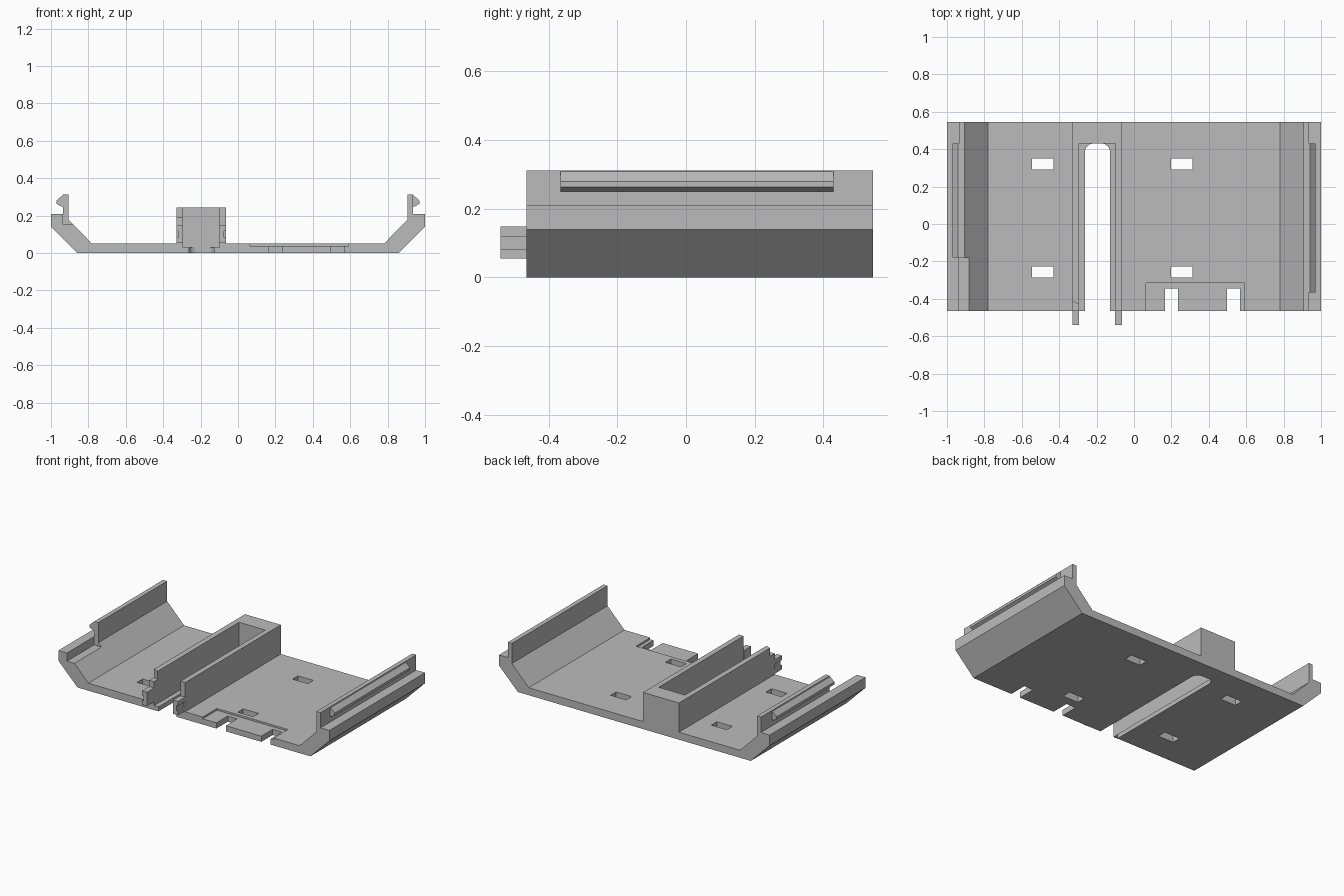
import bpy, bmesh
from math import sin, cos, pi
from mathutils import Vector

cube = bpy.data.objects.get("Cube")
if cube:
    bpy.data.objects.remove(cube, do_unlink=True)

GREY = (0.5, 0.5, 0.5, 1)
mat = bpy.data.materials.new("plain grey")
mat.use_nodes = True
mat.diffuse_color = GREY
mat.node_tree.nodes["Principled BSDF"].inputs["Base Color"].default_value = GREY

FRONT, BACK = -0.465, 0.545
FLOOR = 0.05


def prism(name, outline, lo, hi, axis="y"):
    """Extrude an xz outline along y, or an xy outline along z."""
    place = (lambda a, b, d: (a, d, b)) if axis == "y" else (lambda a, b, d: (a, b, d))
    bm = bmesh.new()
    face = bm.faces.new([bm.verts.new(place(a, b, lo)) for a, b in outline])
    grown = bmesh.ops.extrude_face_region(bm, geom=[face])["geom"]
    shift = Vector(place(0, 0, hi - lo))
    bmesh.ops.translate(bm, vec=shift, verts=[g for g in grown if isinstance(g, bmesh.types.BMVert)])
    bmesh.ops.recalc_face_normals(bm, faces=bm.faces)
    mesh = bpy.data.meshes.new(name)
    bm.to_mesh(mesh)
    bm.free()
    mesh.materials.append(mat)
    obj = bpy.data.objects.new(name, mesh)
    bpy.context.collection.objects.link(obj)
    return obj


def box(name, x, y, z):
    return prism(name, [(x[0], y[0]), (x[1], y[0]), (x[1], y[1]), (x[0], y[1])], z[0], z[1], "z")


def cut(target, cutter):
    """Subtract the cutter and discard it."""
    cutter.hide_render = True
    mod = target.modifiers.new("cut", "BOOLEAN")
    mod.operation, mod.solver, mod.object = "DIFFERENCE", "EXACT", cutter
    bpy.context.view_layer.objects.active = target
    bpy.ops.object.modifier_apply(modifier=mod.name)
    bpy.data.objects.remove(cutter, do_unlink=True)


def mirrored(points):
    return [(-x, z) for x, z in reversed(points)]


# Tray: sloped sides with rims and clip walls, and a raised central block
side = [(0.86, 0), (1, 0.14), (1, 0.21), (0.935, 0.21), (0.935, 0.312),
        (0.905, 0.312), (0.905, 0.178), (0.78, FLOOR)]
block = [(-0.065, FLOOR), (-0.065, 0.245), (-0.33, 0.245), (-0.33, FLOOR)]
tray = prism("tray", side + block + mirrored(side), FRONT, BACK)

# Open channel in the block, and a round-cornered slot through its floor
cut(tray, box("channel_cutter", (-0.294, -0.10), (-0.6, 0.43), (0.03, 0.4)))
r, left, right, end = 0.045, -0.262, -0.128, 0.43
steps = [pi / 2 * i / 8 for i in range(9)]
slot = [(left, -0.6), (right, -0.6)]
slot += [(right - r + r * cos(t), end - r + r * sin(t)) for t in steps]
slot += [(left + r - r * sin(t), end - r + r * cos(t)) for t in steps]
cut(tray, prism("slot_cutter", slot, -0.1, 0.1, "z"))

# Lowered front end of the left-hand channel wall
cut(tray, prism("wall_step_cutter", [(-0.35, -0.6), (-0.28, -0.6), (-0.28, -0.435), (-0.35, -0.405)],
                0.19, 0.4, "z"))

# Strap holes in the floor
for x in (-0.488, 0.255):
    for y in (-0.257, 0.32):
        cut(tray, box("hole_cutter", (x - 0.057, x + 0.057), (y - 0.029, y + 0.029), (-0.1, 0.1)))

# Shallow front recess with two notches
cut(tray, box("recess_cutter", (0.065, 0.59), (-0.6, -0.315), (0.038, 0.1)))
for x in ((0.166, 0.236), (0.498, 0.566)):
    cut(tray, box("notch_cutter", x, (-0.6, -0.345), (-0.1, 0.1)))

# Missing front section of the clip wall on one side
cut(tray, box("clip_gap_cutter", (-0.937, -0.8), (-0.6, -0.18), (0.155, 0.5)))

# Clip ridges along the outside of the side walls
ridge = [(0.93, 0.308), (0.94, 0.308), (0.97, 0.28), (0.97, 0.263), (0.945, 0.25), (0.93, 0.25)]
prism("left_clip_ridge", ridge, -0.365, 0.43)
prism("right_clip_ridge", mirrored(ridge), -0.18, 0.43)

# Grooved tabs projecting from the channel walls
tab = [(0, 0.055), (0.036, 0.055), (0.036, 0.148), (0, 0.148),
       (0, 0.118), (0.011, 0.118), (0.011, 0.083), (0, 0.083)]
prism("right_tab", [(-0.33 + x, z) for x, z in tab], -0.54, FRONT)
prism("left_tab", [(-0.065 - x, z) for x, z in tab], -0.54, FRONT)
